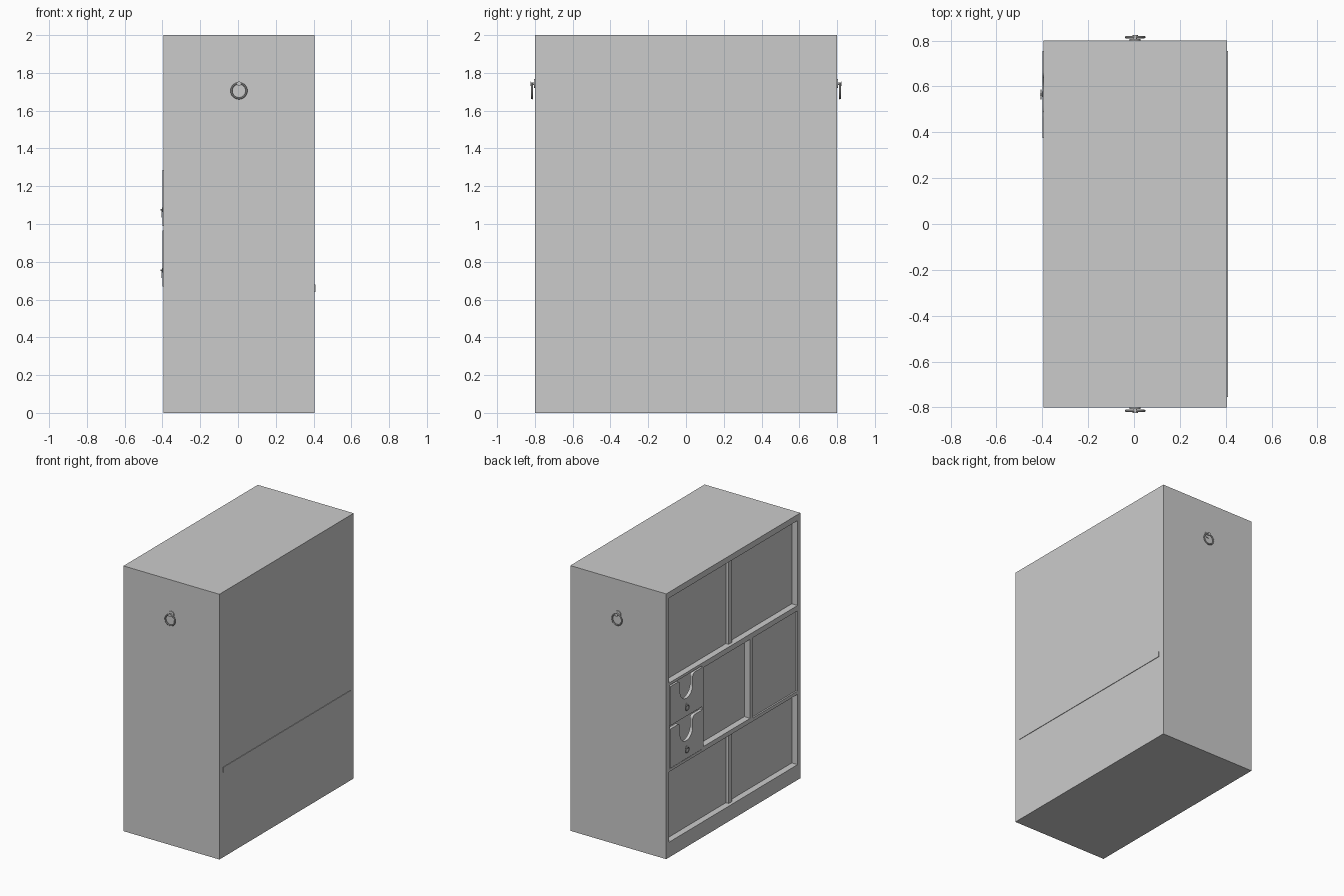
import bpy, bmesh, math
from mathutils import Vector

if "Cube" in bpy.data.objects:
    bpy.data.objects.remove(bpy.data.objects["Cube"])

FRONT, BACK, RECESS = -0.395, 0.405, -0.347


def box(name, x, y, z):
    bm = bmesh.new()
    bmesh.ops.create_cube(bm, size=1)
    for v in bm.verts:
        v.co = Vector([r[0] if c < 0 else r[1] for c, r in zip(v.co, (x, y, z))])
    me = bpy.data.meshes.new(name)
    bm.to_mesh(me)
    bm.free()
    ob = bpy.data.objects.new(name, me)
    bpy.context.collection.objects.link(ob)
    return ob


def cut(ob, y, z, depth=RECESS):
    cutter = box("cutter", (FRONT - 0.1, depth), y, z)
    cutter.hide_render = True
    mod = ob.modifiers.new("recess", 'BOOLEAN')
    mod.operation, mod.solver, mod.object = 'DIFFERENCE', 'EXACT', cutter
    bpy.context.view_layer.objects.active = ob
    bpy.ops.object.modifier_apply(modifier=mod.name)
    bpy.data.objects.remove(cutter)


# Cabinet body with shallow compartments in the open face
body = box("cabinet_body", (FRONT, BACK), (-0.8, 0.8), (0, 2))
cut(body, (-0.765, 0.765), (1.315, 1.955))
cut(body, (-0.765, 0.765), (0.115, 0.645))
cut(body, (-0.2, 0.354), (0.68, 1.275))
cut(body, (-0.765, -0.236), (0.67, 1.275), FRONT + 0.012)
cut(body, (0.373, 0.762), (0.665, 1.295))

# Upright dividers in the top and bottom compartments
for label, z in (("upper", (1.315, 1.955)), ("lower", (0.115, 0.645))):
    box(label + "_divider", (FRONT + 0.025, RECESS), (-0.02, 0.02), z)

# Shelf edge showing through the rear panel
box("rear_shelf_edge", (BACK, BACK + 0.004), (-0.755, 0.755), (0.64, 0.68))


def drawer_front(name, z0, z1):
    # Drawer front with a rounded finger notch in its top edge
    cy, r, fillet = 0.565, 0.075, 0.025
    cz = z1 - 0.085
    half = [(cy + r * math.sin(a), cz - r * math.cos(a))
            for a in (math.pi / 2 * i / 10 for i in range(11))]
    half += [(cy + r + fillet * (1 - math.cos(a)), z1 - fillet + fillet * math.sin(a))
             for a in (math.pi / 2 * i / 6 for i in range(7))]
    left = [(2 * cy - y, z) for y, z in half[1:]]
    pts = [(0.755, z0), (0.375, z0), (0.375, z1)] + left[::-1] + half + [(0.755, z1)]
    bm = bmesh.new()
    face = bm.faces.new([bm.verts.new((FRONT - 0.004, y, z)) for y, z in pts])
    ext = bmesh.ops.extrude_face_region(bm, geom=[face])
    for v in ext["geom"]:
        if isinstance(v, bmesh.types.BMVert):
            v.co.x = FRONT + 0.02
    bmesh.ops.recalc_face_normals(bm, faces=bm.faces)
    me = bpy.data.meshes.new(name)
    bm.to_mesh(me)
    bm.free()
    bpy.context.collection.objects.link(bpy.data.objects.new(name, me))


def ring_pull(name, loc, turn, s=1.0):
    # Round plate, post and hanging ring, facing -y before turning
    parts = []
    for radius, depth, y, z in ((0.024, 0.006, -0.003, 0), (0.007, 0.022, -0.011, 0),
                                (0.012, 0.004, -0.022, 0)):
        bpy.ops.mesh.primitive_cylinder_add(vertices=20, radius=radius, depth=depth,
                                            location=(0, y, z), rotation=(math.pi / 2, 0, 0))
        parts.append(bpy.context.object)
    bpy.ops.mesh.primitive_torus_add(major_radius=0.04, minor_radius=0.005,
                                     major_segments=32, minor_segments=10,
                                     location=(0, -0.015, -0.038),
                                     rotation=(math.pi / 2, 0, 0))
    parts.append(bpy.context.object)
    for p in parts:
        p.select_set(True)
    bpy.context.view_layer.objects.active = parts[0]
    bpy.ops.object.transform_apply(location=True, rotation=True, scale=True)
    bpy.ops.object.join()
    ob = bpy.context.object
    ob.name = name
    ob.location, ob.rotation_euler, ob.scale = loc, (0, 0, turn), (s, s, s)
    bpy.ops.object.shade_smooth_by_angle()
    bpy.ops.object.select_all(action='DESELECT')


# Two drawers with small pulls
for label, z0 in (("lower", 0.67), ("upper", 0.99)):
    drawer_front(label + "_drawer_front", z0, z0 + 0.295)
    ring_pull(label + "_drawer_pull", (FRONT - 0.004, 0.565, z0 + 0.085), -math.pi / 2, 0.5)

# Large carrying rings on the two end panels
ring_pull("front_ring", (0.005, -0.8, 1.743), 0)
ring_pull("rear_ring", (0.005, 0.8, 1.743), math.pi)
